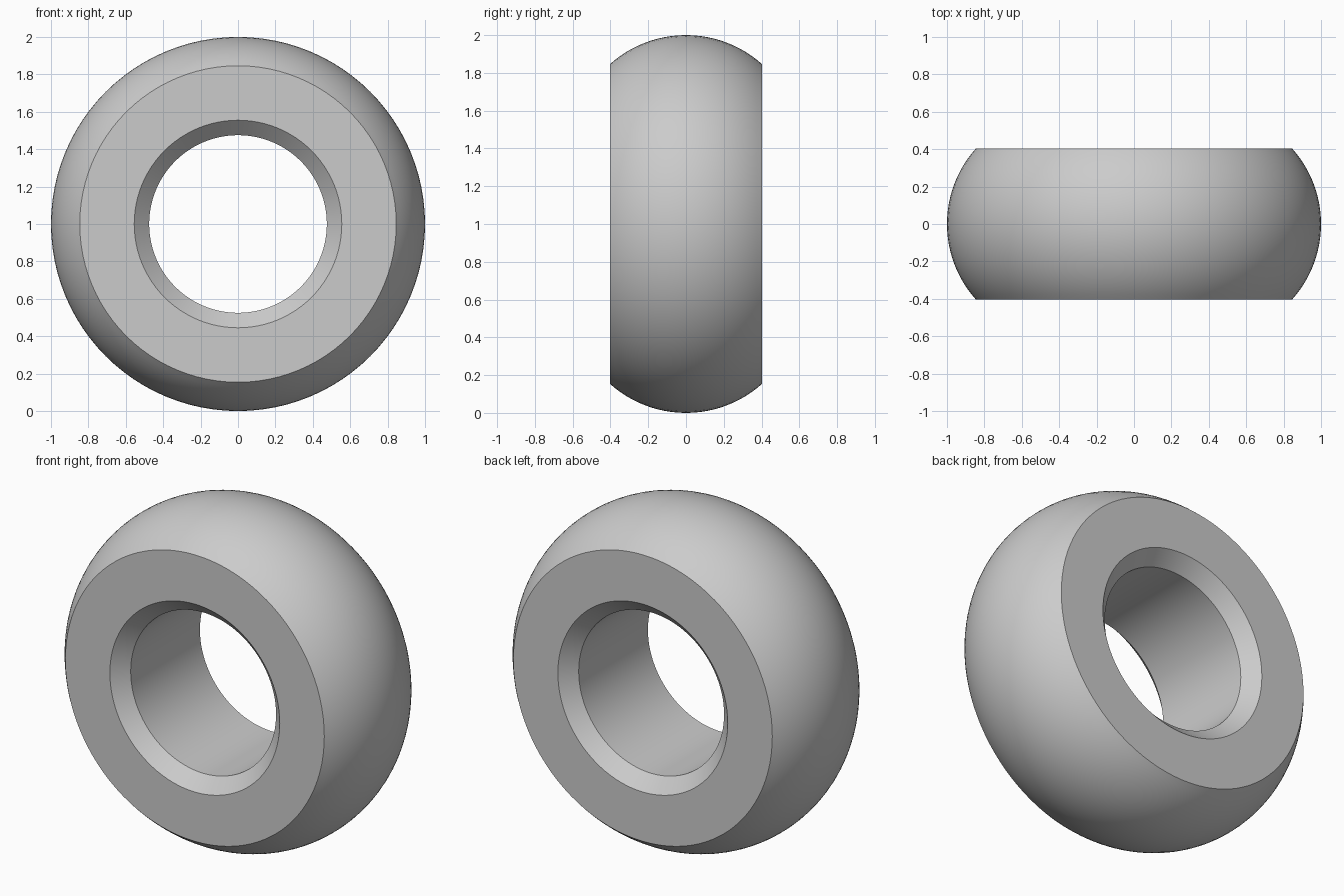
import bpy, bmesh, math
from mathutils import Matrix, Vector

cube = bpy.data.objects.get("Cube")
if cube:
    bpy.data.objects.remove(cube, do_unlink=True)

SEGMENTS = 96
ARC_STEPS = 24
OUTER, FACE_R, BORE, CHAMFER, HALF = 1.0, 0.846, 0.475, 0.08, 0.403

# Plain grey material
grey = bpy.data.materials.new("light grey")
grey.use_nodes = True
colour = (0.6, 0.6, 0.6, 1)
grey.diffuse_color = colour
grey.node_tree.nodes["Principled BSDF"].inputs["Base Color"].default_value = colour

# Closed cross-section (radius, y): crowned tread, flat sides, chamfered bore
sag = OUTER - FACE_R
crown = (HALF ** 2 + sag ** 2) / (2 * sag)
limit = math.asin(HALF / crown)
profile = []
for i in range(ARC_STEPS + 1):
    a = -limit + 2 * limit * i / ARC_STEPS
    profile.append((OUTER - crown + crown * math.cos(a), crown * math.sin(a)))
profile += [(BORE + CHAMFER, HALF), (BORE, HALF - CHAMFER),
            (BORE, CHAMFER - HALF), (BORE + CHAMFER, -HALF)]

# Revolve the section about the y axis
bm = bmesh.new()
rings = []
for s in range(SEGMENTS):
    turn = Matrix.Rotation(math.tau * s / SEGMENTS, 3, "Y")
    rings.append([bm.verts.new(turn @ Vector((r, y, 0)) + Vector((0, 0, 1)))
                  for r, y in profile])
n = len(profile)
for s in range(SEGMENTS):
    a, b = rings[s], rings[(s + 1) % SEGMENTS]
    for i in range(n):
        j = (i + 1) % n
        bm.faces.new((a[i], a[j], b[j], b[i]))
bmesh.ops.recalc_face_normals(bm, faces=bm.faces)
mesh = bpy.data.meshes.new("crowned_ring")
bm.to_mesh(mesh)
bm.free()
mesh.materials.append(grey)
ring = bpy.data.objects.new("crowned_ring", mesh)
bpy.context.collection.objects.link(ring)

# Smooth curved surfaces, keep the rims sharp
bpy.ops.object.select_all(action="DESELECT")
ring.select_set(True)
bpy.context.view_layer.objects.active = ring
bpy.ops.object.shade_smooth_by_angle(angle=math.radians(30))
